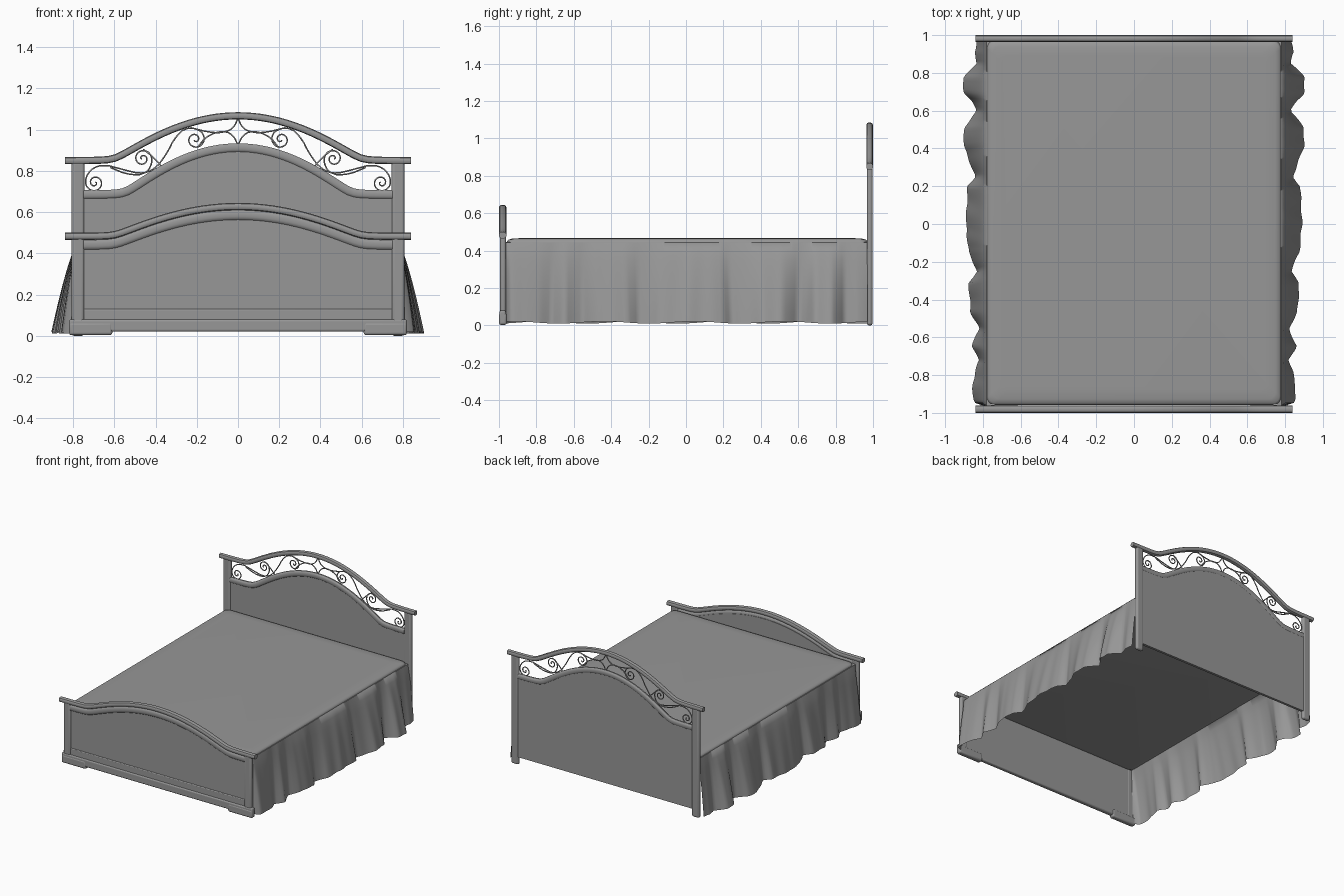
import bpy, bmesh, math

if "Cube" in bpy.data.objects:
    bpy.data.objects.remove(bpy.data.objects["Cube"])

grey = bpy.data.materials.new("mid_grey")
grey.diffuse_color = (0.31, 0.31, 0.31, 1)
grey.use_nodes = True
grey.node_tree.nodes["Principled BSDF"].inputs["Base Color"].default_value = grey.diffuse_color


def make(name, verts, faces, smooth=35):
    me = bpy.data.meshes.new(name)
    me.from_pydata(verts, [], faces)
    me.materials.append(grey)
    bm = bmesh.new()
    bm.from_mesh(me)
    bmesh.ops.recalc_face_normals(bm, faces=bm.faces)
    bm.to_mesh(me)
    bm.free()
    ob = bpy.data.objects.new(name, me)
    bpy.context.collection.objects.link(ob)
    bpy.context.view_layer.objects.active = ob
    for o in bpy.context.selected_objects:
        o.select_set(False)
    ob.select_set(True)
    bpy.ops.object.shade_smooth_by_angle(angle=math.radians(smooth))
    return ob


def box(name, x0, x1, y0, y1, z0, z1, width=0.006, segments=2):
    v = [(x, y, z) for x in (x0, x1) for y in (y0, y1) for z in (z0, z1)]
    f = [(0, 1, 3, 2), (4, 6, 7, 5), (0, 4, 5, 1), (2, 3, 7, 6), (0, 2, 6, 4), (1, 5, 7, 3)]
    ob = make(name, v, f)
    m = ob.modifiers.new("bevel", 'BEVEL')
    m.width, m.segments = width, segments
    return ob


def sweep(name, half, section, n=48):
    """Sweep a closed (y, z) section, given as a function of x, from -half to half."""
    verts, faces = [], []
    for i in range(n + 1):
        x = -half + 2 * half * i / n
        verts += [(x, y, z) for y, z in section(x)]
    k = len(verts) // (n + 1)
    for i in range(n):
        for j in range(k):
            a, b = i * k + j, i * k + (j + 1) % k
            faces.append((a, b, b + k, a + k))
    faces += [tuple(range(k)), tuple(range(n * k, n * k + k))]
    return make(name, verts, faces)


def arch(flat, peak, width):
    """Crest line: flat shoulders rising softly into a rounded arch."""
    def f(x):
        c = math.cos(min(math.pi, math.pi * abs(x) / width))
        s = (c + math.sqrt(c * c + 0.01)) / 2
        return flat + (peak - flat) * (s + 0.12 * s * (1 - s))
    return f


def rail(name, half, line, yc, ry, rz):
    def sec(x):
        s = (line(x + 0.005) - line(x - 0.005)) / 0.01
        r = rz * math.sqrt(1 + s * s)
        out = []
        for j in range(12):
            a = 2 * math.pi * (j + 0.5) / 12
            c, d = math.cos(a), math.sin(a)
            out.append((yc + ry * math.copysign(abs(c) ** 0.8, c),
                        line(x) + r * math.copysign(abs(d) ** 0.8, d)))
        return out
    return sweep(name, half, sec)


def panel(name, half, line, y0, y1, bottom):
    return sweep(name, half, lambda x: [(y0, bottom), (y1, bottom), (y1, line(x)), (y0, line(x))])


# Headboard: top rail, panel with arched moulding, posts
HY = 0.982
rail("headboard_top_rail", 0.84, arch(0.849, 1.067, 1.2), HY, 0.018, 0.018)
low = arch(0.684, 0.912, 1.1)
rail("headboard_moulding", 0.75, low, HY, 0.015, 0.022)
panel("headboard_panel", 0.75, low, 0.974, 0.993, 0.06)

# Footboard: top rail, moulding below it, panel, base
FY = -0.98
rail("footboard_top_rail", 0.84, arch(0.482, 0.627, 1.2), FY, 0.02, 0.018)
foot = arch(0.441, 0.586, 1.2)
rail("footboard_moulding", 0.75, foot, FY, 0.014, 0.024)
panel("footboard_panel", 0.75, foot, -0.985, -0.963, 0.03)
box("footboard_lower_rail", -0.75, 0.75, -0.99, -0.966, 0.07, 0.13)
box("footboard_base", -0.82, 0.82, -0.998, -0.963, 0.02, 0.08, 0.01, 3)
for s, side in ((-1, "left"), (1, "right")):
    a, b = sorted((s * 0.745, s * 0.808))
    box("headboard_post_" + side, a, b, 0.967, 0.998, 0, 0.845, 0.014, 4)
    box("footboard_post_" + side, a, b, -0.994, -0.962, 0.03, 0.48, 0.014, 4)
    a, b = sorted((s * 0.61, s * 0.82))
    box("base_foot_" + side, a, b, -1.0, -0.958, 0.003, 0.065, 0.012, 3)


# Wrought scrollwork
def spiral(cx, cz, r, start, turns):
    n = int(abs(turns) * 10)
    pts = []
    for i in range(n + 1):
        t = i / n
        a = math.radians(start) + 2 * math.pi * turns * t
        q = r * (1 - t) ** 0.9 + 0.004
        pts.append((cx + q * math.cos(a), cz + q * math.sin(a)))
    return pts


strokes = [
    spiral(-0.695, 0.743, 0.04, 180, 1.6)[::-1]
    + [(-0.725, 0.79), (-0.67, 0.825), (-0.55, 0.805), (-0.47, 0.79), (-0.41, 0.81),
       (-0.35, 0.88), (-0.30, 0.965), (-0.25, 1.005)]
    + spiral(-0.208, 0.953, 0.044, 70, -1.6),
    [(-0.62, 0.817), (-0.53, 0.785), (-0.45, 0.792), (-0.422, 0.83)]
    + spiral(-0.463, 0.86, 0.04, 0, 1.6),
    [(-0.46, 0.905), (-0.41, 0.865), (-0.36, 0.81)],
    [(-0.23, 1.01), (-0.13, 0.988), (-0.065, 0.99), (-0.025, 1.01), (0, 1.055)],
    [(-0.2, 0.91), (-0.15, 0.965), (-0.065, 0.99), (-0.025, 0.97), (0, 0.925)],
]
for s, side in ((-1, "right"), (1, "left")):
    cu = bpy.data.curves.new("scrollwork_" + side, 'CURVE')
    cu.dimensions = '3D'
    cu.bevel_depth, cu.bevel_resolution, cu.resolution_u = 0.004, 1, 3
    cu.materials.append(grey)
    for pts in strokes:
        sp = cu.splines.new('BEZIER')
        sp.bezier_points.add(len(pts) - 1)
        for bp, (x, z) in zip(sp.bezier_points, pts):
            bp.co = (s * x, HY, z)
            bp.handle_left_type = bp.handle_right_type = 'AUTO'
    bpy.context.collection.objects.link(bpy.data.objects.new("scrollwork_" + side, cu))

# Mattress cover: thin slab with rounded corners and a soft edge
R, X, Y0, Y1 = 0.04, 0.778, -0.957, 0.97
outline = []
for cx, cy, a0 in ((X, Y1, 0), (-X, Y1, 90), (-X, Y0, 180), (X, Y0, 270)):
    for i in range(7):
        a = math.radians(a0 + 15 * i)
        outline.append((cx - math.copysign(R, cx) + R * math.cos(a),
                        cy - math.copysign(R, cy) + R * math.sin(a)))
verts, faces, n = [], [], len(outline)
for inset, z in ((0.02, 0.433), (0, 0.438), (0, 0.45), (0.008, 0.459), (0.03, 0.465), (0.08, 0.467)):
    verts += [(x * (1 - inset / X), y * (1 - inset / 0.96), z) for x, y in outline]
for k in range(5):
    for j in range(n):
        a, b = k * n + j, k * n + (j + 1) % n
        faces.append((a, b, b + n, a + n))
faces += [tuple(range(n)), tuple(range(5 * n, 6 * n))]
make("mattress_cover", verts, faces, 60)

# Bed skirt: gathered cloth flaring out to an irregular hem (y, x)
hem = [(-0.962, .80), (-0.945, .85), (-.85, .855), (-.78, .84), (-.72, .82), (-.65, .86),
       (-.55, .82), (-.47, .865), (-.31, .875), (-.25, .83), (-.15, .875), (0, .89), (.2, .88),
       (.25, .84), (.37, .885), (.41, .90), (.51, .90), (.60, .83), (.65, .86), (.69, .90),
       (.78, .905), (.85, .83), (.91, .845), (.97, .83)]


def hem_x(y):
    for (a, p), (b, q) in zip(hem, hem[1:]):
        if y <= b:
            return p + (q - p) * (y - a) / (b - a)
    return hem[-1][1]


for s, side in ((-1, "left"), (1, "right")):
    verts, faces, NY, NV = [], [], 128, 9
    for i in range(NY + 1):
        y = -0.962 + 1.932 * i / NY
        hx = hem_x(y) + 0.003 * math.sin(47 * y + s)
        zb = 0.016 + 0.006 * math.sin(13 * y + s)
        verts.append((s * 0.755, y, 0.447))
        for j in range(NV + 1):
            v = j / NV
            x = 0.782 + (hx - 0.782) * v ** 0.75
            # folds slant slightly as they fall
            dy = 0.03 * math.sin(9 * y + 2 * s) * (1 - v) * max(0, 0.95 - abs(y))
            verts.append((s * x, y + dy, 0.443 + (zb - 0.443) * v))
    k = NV + 2
    for i in range(NY):
        for j in range(k - 1):
            a = i * k + j
            faces.append((a, a + 1, a + k + 1, a + k))
    make("bed_skirt_" + side, verts, faces, 60)
